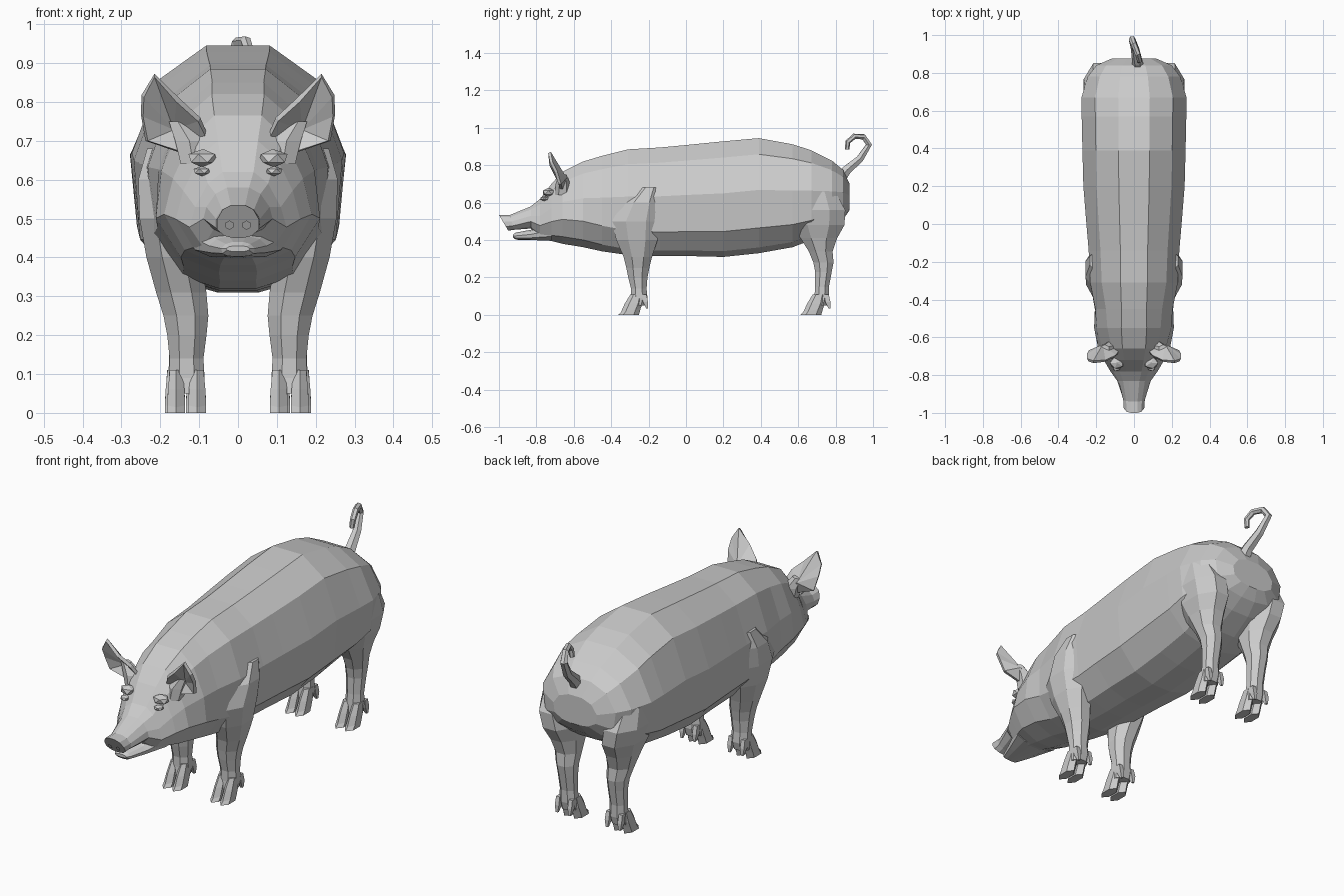
import bpy, bmesh, math
from mathutils import Vector

cube = bpy.data.objects.get("Cube")
if cube:
    bpy.data.objects.remove(cube, do_unlink=True)

hide = bpy.data.materials.new("light_grey")
hide.use_nodes = True
hide.diffuse_color = (0.6, 0.6, 0.6, 1)
hide.node_tree.nodes["Principled BSDF"].inputs["Base Color"].default_value = (0.6, 0.6, 0.6, 1)


def finish(name, bm, mirror=False):
    bmesh.ops.recalc_face_normals(bm, faces=bm.faces)
    mesh = bpy.data.meshes.new(name)
    bm.to_mesh(mesh)
    bm.free()
    mesh.materials.append(hide)
    obj = bpy.data.objects.new(name, mesh)
    bpy.context.collection.objects.link(obj)
    if mirror:
        obj.modifiers.new("Mirror", 'MIRROR').use_mirror_merge = False
    return obj


def loft(name, rings, mirror=False):
    """Skin a list of equal rings and cap both ends."""
    bm = bmesh.new()
    loops = [[bm.verts.new(p) for p in ring] for ring in rings]
    for a, b in zip(loops, loops[1:]):
        for i in range(len(a)):
            j = (i + 1) % len(a)
            bm.faces.new((a[i], a[j], b[j], b[i]))
    bm.faces.new(loops[0])
    bm.faces.new(loops[-1])
    return finish(name, bm, mirror)


# Half cross-sections: width fraction, height fraction
TRUNK = [(.3, 1), (.74, .86), (1, .55), (.94, .22), (.6, .05), (.2, 0)]
HEAD = [(.32, 1), (.62, .86), (.88, .58), (1, .34), (.72, .1), (.24, 0)]


def section(y, bottom, top, width, head=0, tilt=0):
    half = []
    for (tx, tz), (hx, hz) in zip(TRUNK, HEAD):
        fx, fz = tx + (hx - tx) * head, tz + (hz - tz) * head
        half.append((fx * width, y - tilt * fz, bottom + fz * (top - bottom)))
    return half + [(-x, yy, z) for x, yy, z in reversed(half)]


# Body and upper head: y, bottom, top, half width, head blend, tilt
body = [
    (-.95, .45, .535, .056, .3, .05), (-.92, .455, .535, .06, .4, .02),
    (-.83, .462, .58, .09, .8), (-.78, .405, .62, .125, 1),
    (-.72, .395, .70, .16, 1), (-.66, .38, .765, .19, 1),
    (-.55, .362, .82, .215, .7), (-.45, .34, .85, .215, .4),
    (-.31, .32, .885, .235, .1), (-.14, .315, .895, .24), (0, .315, .908, .252),
    (.2, .31, .928, .268), (.39, .33, .945, .273), (.57, .362, .912, .277),
    (.67, .40, .88, .278), (.78, .46, .825, .245), (.84, .51, .775, .2),
    (.875, .56, .70, .12)]
loft("body", [section(*s) for s in body])

# Lower jaw, leaving a thin open mouth
jaw = [(-.925, .415, .43, .03), (-.91, .402, .44, .043),
       (-.83, .40, .455, .075), (-.72, .397, .50, .12)]
loft("lower_jaw", [section(*s) for s in jaw])


def ring(z, y0, y1, x0, x1, sides=8, slope=0):
    pts = []
    for i in range(sides):
        a = 2 * math.pi * (i + .5) / sides
        c, s = math.cos(a) * 1.06, math.sin(a) * 1.06
        pts.append(((x0 + x1) / 2 + c * (x1 - x0) / 2,
                    (y0 + y1) / 2 + s * (y1 - y0) / 2, z + slope * s))
    return pts


# Legs: z, back and front extents, inner and outer extents
front_leg = [
    (.68, -.25, -.14, .13, .235), (.60, -.34, -.135, .12, .258),
    (.50, -.40, -.135, .11, .255), (.40, -.375, -.15, .095, .237),
    (.31, -.335, -.18, .08, .212), (.25, -.32, -.195, .075, .193),
    (.20, -.31, -.205, .08, .183), (.14, -.295, -.21, .088, .177),
    (.09, -.295, -.205, .085, .178), (.05, -.30, -.215, .09, .175)]
hind_leg = [
    (.66, .60, .80, .12, .262), (.56, .56, .855, .09, .268),
    (.48, .565, .85, .075, .25), (.41, .61, .81, .08, .225),
    (.34, .655, .785, .085, .205), (.28, .68, .79, .09, .19),
    (.23, .69, .78, .093, .183), (.15, .69, .765, .098, .178),
    (.09, .685, .765, .093, .18), (.05, .68, .755, .098, .178)]
for name, rows, heel, mid in (("front", front_leg, -.25, .132), ("hind", hind_leg, .725, .138)):
    loft(name + "_legs", [ring(*r) for r in rows], True)
    for side, label in ((-1, "inner"), (1, "outer")):
        # Cloven toes taper forward; the dewclaws hang behind
        x = mid + side * .027
        loft(f"{name}_{label}_toes", [
            ring(.11, heel - .045, heel + .02, x - .018, x + .018, 6),
            ring(.06, heel - .075, heel + .015, x - .023, x + .023, 6),
            ring(.025, heel - .095, heel + .005, x - .025, x + .025, 6, .01),
            ring(0, heel - .11, heel - .005, x - .025, x + .025, 6)], True)
        x = mid + side * .035
        loft(f"{name}_{label}_dewclaws", [
            ring(.11, heel + .01, heel + .042, x - .013, x + .013, 4),
            ring(.07, heel + .015, heel + .052, x - .015, x + .015, 4),
            ring(.035, heel + .035, heel + .05, x - .007, x + .007, 4)], True)


def fan(name, outline, centre, thickness):
    bm = bmesh.new()
    mid = bm.verts.new(centre)
    rim = [bm.verts.new(p) for p in outline]
    for i, v in enumerate(rim):
        bm.faces.new((v, rim[(i + 1) % len(rim)], mid))
    obj = finish(name, bm, True)
    solid = obj.modifiers.new("Thickness", 'SOLIDIFY')
    solid.thickness = thickness
    solid.offset = 0
    return obj


# Cupped ears opening forward
fan("ears", [(.075, -.67, .70), (.10, -.70, .755), (.155, -.725, .805), (.215, -.73, .868),
             (.245, -.72, .815), (.247, -.695, .765), (.235, -.675, .70), (.13, -.665, .665)],
    (.165, -.645, .73), .016)
loft("ear_roots", [ring(.64, -.70, -.62, .08, .15, 6), ring(.70, -.695, -.62, .085, .165, 6),
                   ring(.75, -.68, -.64, .13, .18, 6)], True)


# Eyes set under heavy brows
def blob(name, centre, size):
    bm = bmesh.new()
    bmesh.ops.create_icosphere(bm, subdivisions=1, radius=1)
    for v in bm.verts:
        v.co = Vector(centre) + Vector([a * b for a, b in zip(v.co, size)])
    finish(name, bm, True)


blob("eyes", (.093, -.757, .622), (.024, .025, .013))
blob("brows", (.09, -.735, .655), (.042, .035, .024))

# Nostrils: thin rims on the snout disc
for side in (-1, 1):
    bm = bmesh.new()
    bmesh.ops.create_circle(bm, cap_ends=True, segments=6, radius=.012)
    for v in bm.verts:
        u, w = v.co.x, v.co.y
        v.co = (side * .022 + u, -.978 - w * .55, .487 + w)
    bmesh.ops.inset_region(bm, faces=bm.faces[:], thickness=.004, depth=-.004)
    finish("left_nostril" if side > 0 else "right_nostril", bm)

# Curled tail
curve = bpy.data.curves.new("tail", 'CURVE')
curve.dimensions = '3D'
curve.bevel_depth = .02
curve.bevel_resolution = 1
curve.use_fill_caps = True
path = [(.02, .80, .70, 2), (.018, .86, .775, 1.4), (.005, .93, .835, 1.1), (-.01, .978, .91, .9),
        (0, .95, .952, .8), (.02, .90, .955, .75), (.03, .865, .925, .7), (.025, .862, .885, .6)]
spline = curve.splines.new('POLY')
spline.points.add(len(path) - 1)
spline.use_smooth = False
for point, (x, y, z, r) in zip(spline.points, path):
    point.co = (x, y, z, 1)
    point.radius = r
curve.materials.append(hide)
bpy.context.collection.objects.link(bpy.data.objects.new("tail", curve))
